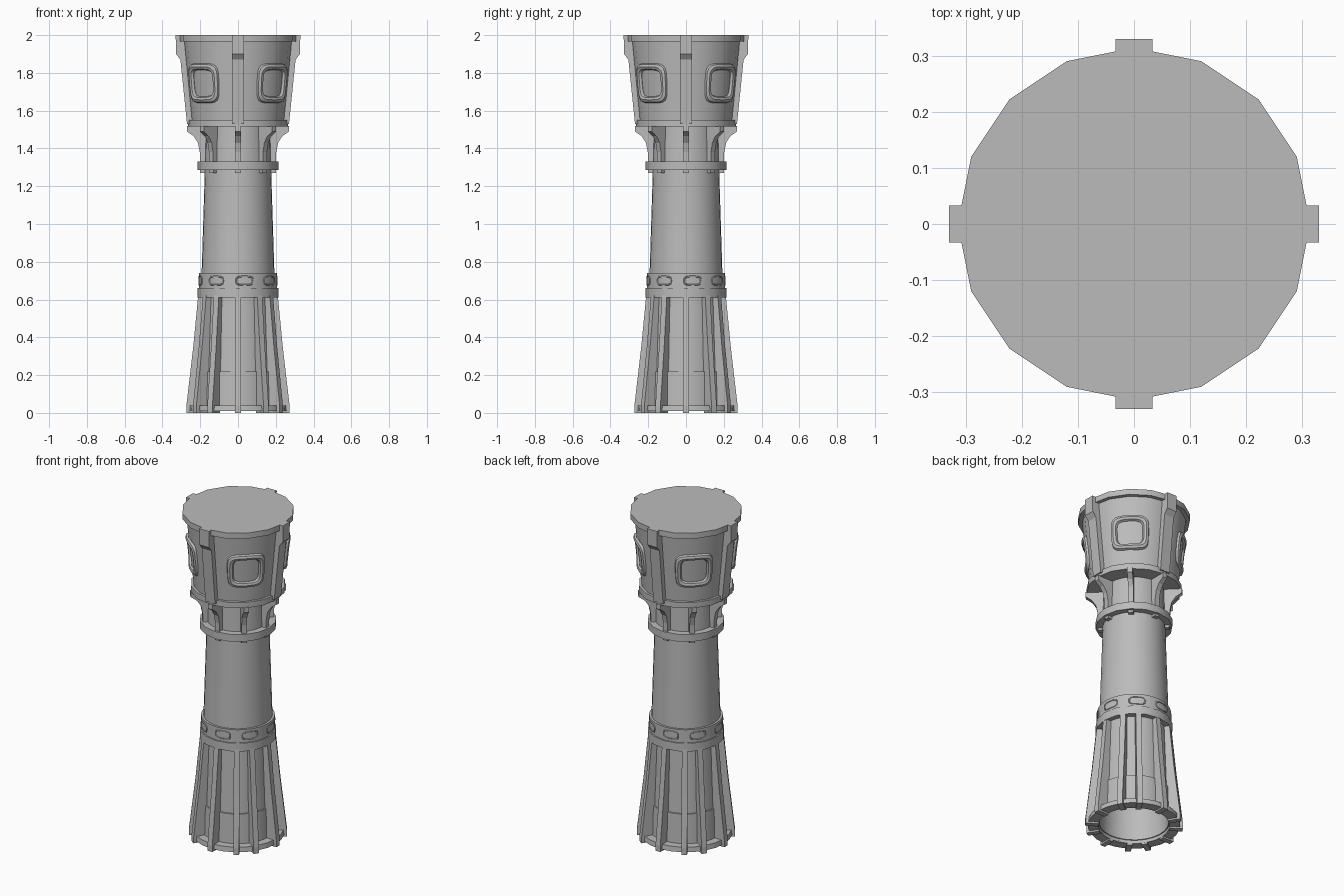
import bpy, bmesh, math
from mathutils import Matrix, Vector

cube = bpy.data.objects.get("Cube")
if cube:
    bpy.data.objects.remove(cube, do_unlink=True)

grey = bpy.data.materials.new("plain grey metal")
grey.use_nodes = True
GREY = (0.5, 0.5, 0.5, 1)
grey.diffuse_color = GREY
grey.node_tree.nodes["Principled BSDF"].inputs["Base Color"].default_value = GREY


def finish(name, bm, smooth=True):
    bmesh.ops.recalc_face_normals(bm, faces=bm.faces)
    mesh = bpy.data.meshes.new(name)
    bm.to_mesh(mesh)
    bm.free()
    obj = bpy.data.objects.new(name, mesh)
    bpy.context.collection.objects.link(obj)
    mesh.materials.append(grey)
    if smooth:
        bpy.ops.object.select_all(action='DESELECT')
        obj.select_set(True)
        bpy.context.view_layer.objects.active = obj
        bpy.ops.object.shade_smooth_by_angle(angle=math.radians(35))
    return obj


def lathe(name, profile, sides=16, closed=False):
    """Turn an (r, z) profile about z; a closed profile makes a hollow ring."""
    bm = bmesh.new()
    rings = []
    for r, z in profile:
        rings.append([bm.verts.new((r * math.cos(a), r * math.sin(a), z))
                      for a in (math.tau * i / sides for i in range(sides))])
    pairs = list(zip(rings, rings[1:]))
    if closed:
        pairs.append((rings[-1], rings[0]))
    else:
        bm.faces.new(rings[0])
        bm.faces.new(rings[-1])
    for lo, hi in pairs:
        for i in range(sides):
            j = (i + 1) % sides
            bm.faces.new((lo[i], lo[j], hi[j], hi[i]))
    return finish(name, bm)


def fins(name, profile, width, angles):
    """Radial plates with an (r, z) outline, one at each angle."""
    bm = bmesh.new()
    for deg in angles:
        turn = Matrix.Rotation(math.radians(deg), 3, 'Z')
        sides = [[bm.verts.new(turn @ Vector((r, s * width / 2, z))) for r, z in profile]
                 for s in (-1, 1)]
        for side in sides:
            bm.faces.new(side)
        for i in range(len(profile)):
            j = (i + 1) % len(profile)
            bm.faces.new((sides[0][i], sides[0][j], sides[1][j], sides[1][i]))
    return finish(name, bm, smooth=False)


def frames(name, angles, r, slope, z, w, h, power, tube, steps=32, around=8):
    """Rounded rectangular tube frames wrapped on a sloping round wall."""
    bm = bmesh.new()
    for deg in angles:
        loops = []
        for i in range(steps):
            t = math.tau * i / steps
            c, s = math.cos(t), math.sin(t)
            u = math.copysign(abs(c) ** power, c)
            v = math.copysign(abs(s) ** power, s)
            loop = []
            for k in range(around):
                p = math.tau * k / around
                grow = tube * math.cos(p)
                x = u * (w / 2 + grow)
                up = v * (h / 2 + grow)
                rad = r + slope * up + tube * math.sin(p)
                a = math.radians(deg) + x / r
                loop.append(bm.verts.new((rad * math.cos(a), rad * math.sin(a), z + up)))
            loops.append(loop)
        for i in range(steps):
            a, b = loops[i], loops[(i + 1) % steps]
            for k in range(around):
                m = (k + 1) % around
                bm.faces.new((a[k], a[m], b[m], b[k]))
    return finish(name, bm)


quarters = [0, 90, 180, 270]
eighths = [45 * i for i in range(8)]
ribs = [q + d for q in quarters for d in (0, 33, 57)]

# Flared head, its cap and lower rim
lathe("head_body", [(0.248, 1.53), (0.292, 1.98)])
lathe("head_cap", [(0.314, 1.965), (0.314, 2.0)])
lathe("head_lower_rim", [(0.265, 1.515), (0.265, 1.55)])
fins("head_pillar", [(0.23, 1.53), (0.27, 1.53), (0.305, 1.87), (0.328, 1.9),
                     (0.33, 2.0), (0.27, 2.0)], 0.066, quarters)
frames("head_window_frame", [q + 45 for q in quarters],
       0.267, 0.1, 1.745, 0.18, 0.175, 0.45, 0.018)

# Neck brackets and collar
bracket = [(0.16, 1.52), (0.27, 1.52), (0.27, 1.49), (0.235, 1.465), (0.212, 1.43),
           (0.202, 1.38), (0.2, 1.27), (0.16, 1.27)]
fins("neck_bracket", bracket, 0.03, eighths)
lathe("neck_collar", [(0.215, 1.285), (0.215, 1.33)])

# Tapering shaft and the band at its foot
lathe("shaft", [(0.194, 0.7), (0.176, 1.27), (0.17, 1.52)], 32)
lathe("shaft_band", [(0.206, 0.65), (0.206, 0.74)], 32)
frames("band_oval", [a + 10 for a in eighths], 0.206, 0, 0.7, 0.09, 0.045, 0.6, 0.004, 24, 6)
lathe("skirt_collar", [(0.215, 0.61), (0.215, 0.66)])

# Open skirt with its foot panel, base ring and ribs
lathe("skirt_wall", [(0.182, 0.62), (0.203, 0.03), (0.193, 0.03), (0.172, 0.62)], 32, True)
lathe("skirt_foot_panel", [(0.2, 0.02), (0.209, 0.02), (0.204, 0.22), (0.19, 0.22)], 32, True)
lathe("base_ring", [(0.2, 0.01), (0.258, 0.01), (0.255, 0.04), (0.2, 0.04)], 24, True)
fins("skirt_rib", [(0.178, 0.63), (0.21, 0.63), (0.237, 0.35), (0.273, 0.04),
                   (0.273, 0), (0.2, 0)], 0.032, ribs)
